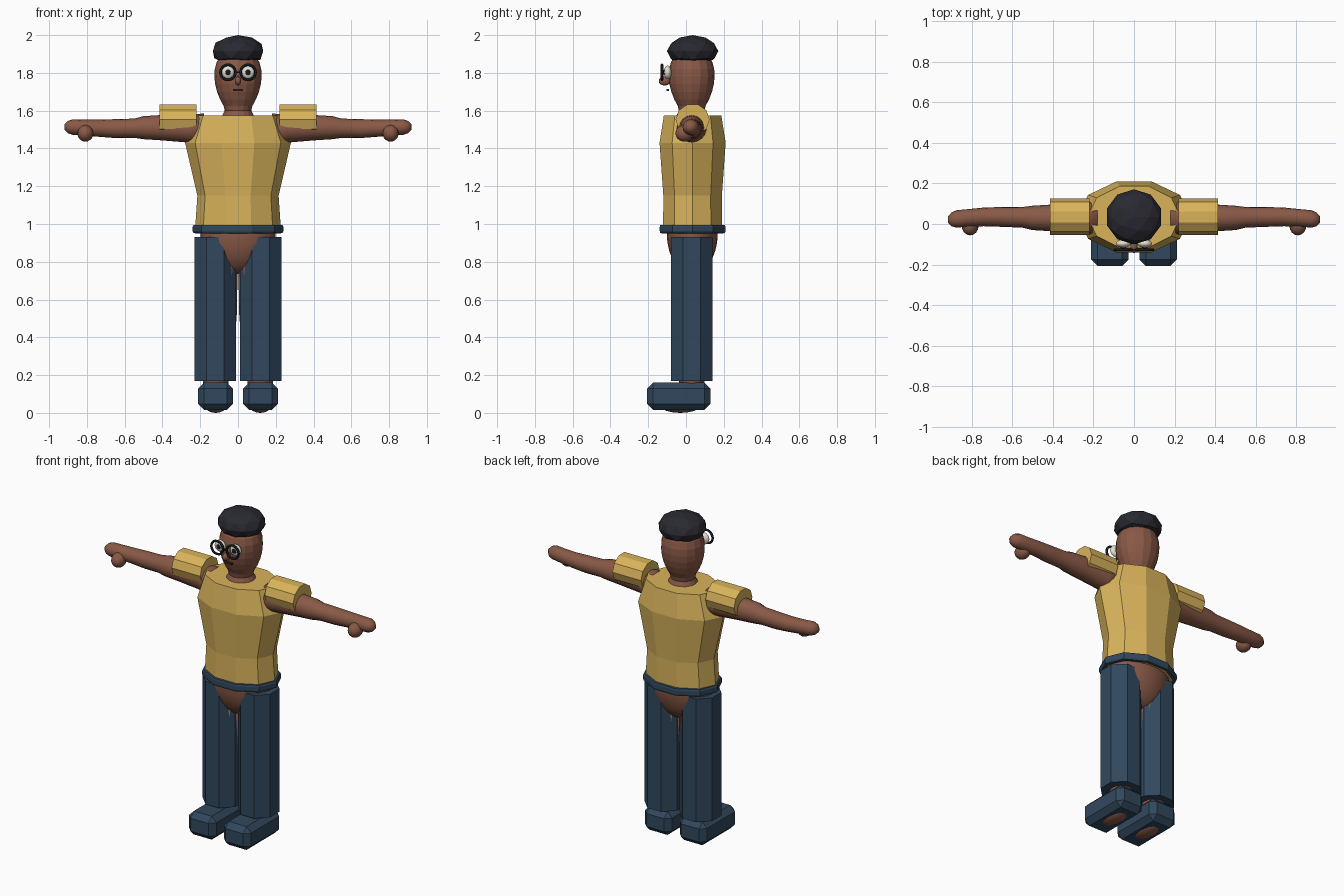
import bpy, bmesh, math
from mathutils import Matrix

if "Cube" in bpy.data.objects:
    bpy.data.objects.remove(bpy.data.objects["Cube"])


def material(name, r, g, b):
    m = bpy.data.materials.new(name)
    m.diffuse_color = (r, g, b, 1)
    m.use_nodes = True
    m.node_tree.nodes["Principled BSDF"].inputs["Base Color"].default_value = m.diffuse_color
    return m


SKIN = material("brown skin", .25, .10, .062)
SHIRT = material("mustard cloth", .69, .45, .105)
DENIM = material("navy cloth", .031, .064, .11)
HAIR = material("charcoal hair", .022, .022, .031)
FRAME = material("black frame", .009, .010, .014)
WHITE = material("eye white", .76, .73, .63)
LIPS = material("dark brown", .06, .02, .016)
CY = .035  # depth of the body's middle


def finish(name, bm, mat, smooth=False):
    bmesh.ops.recalc_face_normals(bm, faces=bm.faces)
    me = bpy.data.meshes.new(name)
    bm.to_mesh(me)
    bm.free()
    me.materials.append(mat)
    ob = bpy.data.objects.new(name, me)
    bpy.context.collection.objects.link(ob)
    if smooth:
        for p in me.polygons:
            p.use_smooth = True
    return ob


def loft(name, rings, n, mat, axis='z', phase=0.0, smooth=False, closed=False):
    """Skin rings (t, cu, cv, ru, rv) along an axis; closed joins last to first."""
    bm = bmesh.new()
    loops = []
    for t, cu, cv, ru, rv in rings:
        loop = []
        for i in range(n):
            a = phase + 2 * math.pi * i / n
            u, v = cu + ru * math.cos(a), cv + rv * math.sin(a)
            loop.append(bm.verts.new((u, v, t) if axis == 'z' else (t, u, v)))
        loops.append(loop)
    pairs = list(zip(loops, loops[1:]))
    if closed:
        pairs.append((loops[-1], loops[0]))
    else:
        bm.faces.new(loops[0])
        bm.faces.new(loops[-1])
    for a, b in pairs:
        for i in range(n):
            j = (i + 1) % n
            bm.faces.new((a[i], a[j], b[j], b[i]))
    return finish(name, bm, mat, smooth)


def ball(name, centre, radii, mat, seg=16, smooth=True):
    bm = bmesh.new()
    mx = Matrix.Translation(centre) @ Matrix.Diagonal((*radii, 1))
    bmesh.ops.create_uvsphere(bm, u_segments=seg, v_segments=seg // 2 + 2, radius=1, matrix=mx)
    return finish(name, bm, mat, smooth)


def box(name, centre, size, mat, bevel=0.0):
    bm = bmesh.new()
    mx = Matrix.Translation(centre) @ Matrix.Diagonal((*size, 1))
    bmesh.ops.create_cube(bm, size=1, matrix=mx)
    if bevel:
        bmesh.ops.bevel(bm, geom=bm.edges[:], offset=bevel, segments=1, affect='EDGES')
    return finish(name, bm, mat)


def hoop(name, x, y, z, R, r, mat, n=24, k=8):
    """Ring standing upright and facing the front."""
    bm = bmesh.new()
    grid = []
    for i in range(n):
        a = 2 * math.pi * i / n
        row = []
        for j in range(k):
            b = 2 * math.pi * j / k
            d = R + r * math.cos(b)
            row.append(bm.verts.new((x + d * math.cos(a), y + r * math.sin(b), z + d * math.sin(a))))
        grid.append(row)
    for i in range(n):
        for j in range(k):
            p, q = grid[i], grid[(i + 1) % n]
            bm.faces.new((p[j], q[j], q[(j + 1) % k], p[(j + 1) % k]))
    return finish(name, bm, mat, True)


# Head and neck
loft("head", [(z, 0, .03, r, r * .97) for z, r in (
    (1.55, .10), (1.575, .083), (1.60, .07), (1.625, .076), (1.66, .095), (1.70, .111),
    (1.74, .121), (1.78, .125), (1.82, .123), (1.86, .112), (1.90, .08))], 16, SKIN)

# Hair: faceted cap with a flattened underside
bm = bmesh.new()
bmesh.ops.create_icosphere(bm, subdivisions=2, radius=1)
for v in bm.verts:
    v.co = (v.co.x * .14, CY + v.co.y * .136, max(1.855, 1.915 + v.co.z * .085))
finish("hair", bm, HAIR)

# Face: nose, mouth, glasses bridge
ball("nose", (0, -.113, 1.757), (.018, .032, .024), SKIN, 10)
box("mouth", (0, -.096, 1.71), (.055, .012, .011), LIPS)
box("glasses_bridge", (0, -.127, 1.803), (.032, .009, .009), FRAME)

# Shirt body, ten sided
loft("shirt_body", [(.962, 0, CY, .228, .164), (1.15, 0, CY, .215, .163),
                    (1.43, 0, CY, .28, .184), (1.575, 0, CY, .228, .16)], 10, SHIRT)

# Waistband: open ring
loft("waistband", [(.95, 0, CY, .218, .165), (.952, 0, CY, .235, .18), (.962, 0, CY, .24, .183),
                   (.985, 0, CY, .24, .183), (.995, 0, CY, .235, .18), (.995, 0, CY, .218, .16)],
     10, DENIM, closed=True)

# Hips showing between the trouser legs
ball("hips", (0, .033, .95), (.2, .135, .215), SKIN, 24)

for s, side in ((1, "left"), (-1, "right")):
    # Eye, pupil, lens ring
    ball(f"{side}_eye", (s * .053, -.097, 1.803), (.036, .02, .036), WHITE)
    ball(f"{side}_pupil", (s * .053, -.115, 1.803), (.014, .006, .014), FRAME, 12)
    hoop(f"{side}_lens_ring", s * .053, -.127, 1.803, .04, .007, FRAME)

    # Arm and fist
    loft(f"{side}_arm", [(s * x, y, z, ry, rz) for x, y, z, ry, rz in (
        (.18, .03, 1.50, .085, .085), (.26, .03, 1.505, .072, .074), (.42, .03, 1.51, .065, .066),
        (.50, .03, 1.51, .060, .061), (.55, .033, 1.507, .051, .051), (.65, .035, 1.505, .049, .05),
        (.74, .035, 1.507, .046, .045), (.82, .03, 1.51, .043, .042), (.875, .025, 1.513, .043, .041),
        (.90, .023, 1.513, .034, .033), (.918, .022, 1.513, .015, .015))], 16, SKIN, 'x', smooth=True)
    ball(f"{side}_thumb", (s * .808, -.008, 1.48), (.042, .048, .044), SKIN)

    # Sleeve
    loft(f"{side}_sleeve", [(s * x, CY, 1.553, .09, .084) for x in (.22, .415)], 10, SHIRT, 'x')

    # Leg and foot under the clothes
    loft(f"{side}_leg", [(.08, s * .118, .03, .06, .06), (.19, s * .118, .03, .07, .07),
                         (.50, s * .105, .03, .098, .09), (.85, s * .105, .03, .105, .1)],
         16, SKIN, smooth=True)
    ball(f"{side}_foot", (s * .118, -.03, .05), (.065, .12, .05), SKIN)

    # Trouser leg and shoe
    r = .11 / math.cos(math.pi / 8)
    loft(f"{side}_trouser_leg", [(z, s * .12, .03, r, r) for z in (.17, .93)], 8, DENIM,
         phase=math.pi / 8)
    box(f"{side}_shoe", (s * .119, -.038, .088), (.186, .336, .144), DENIM, .032)
